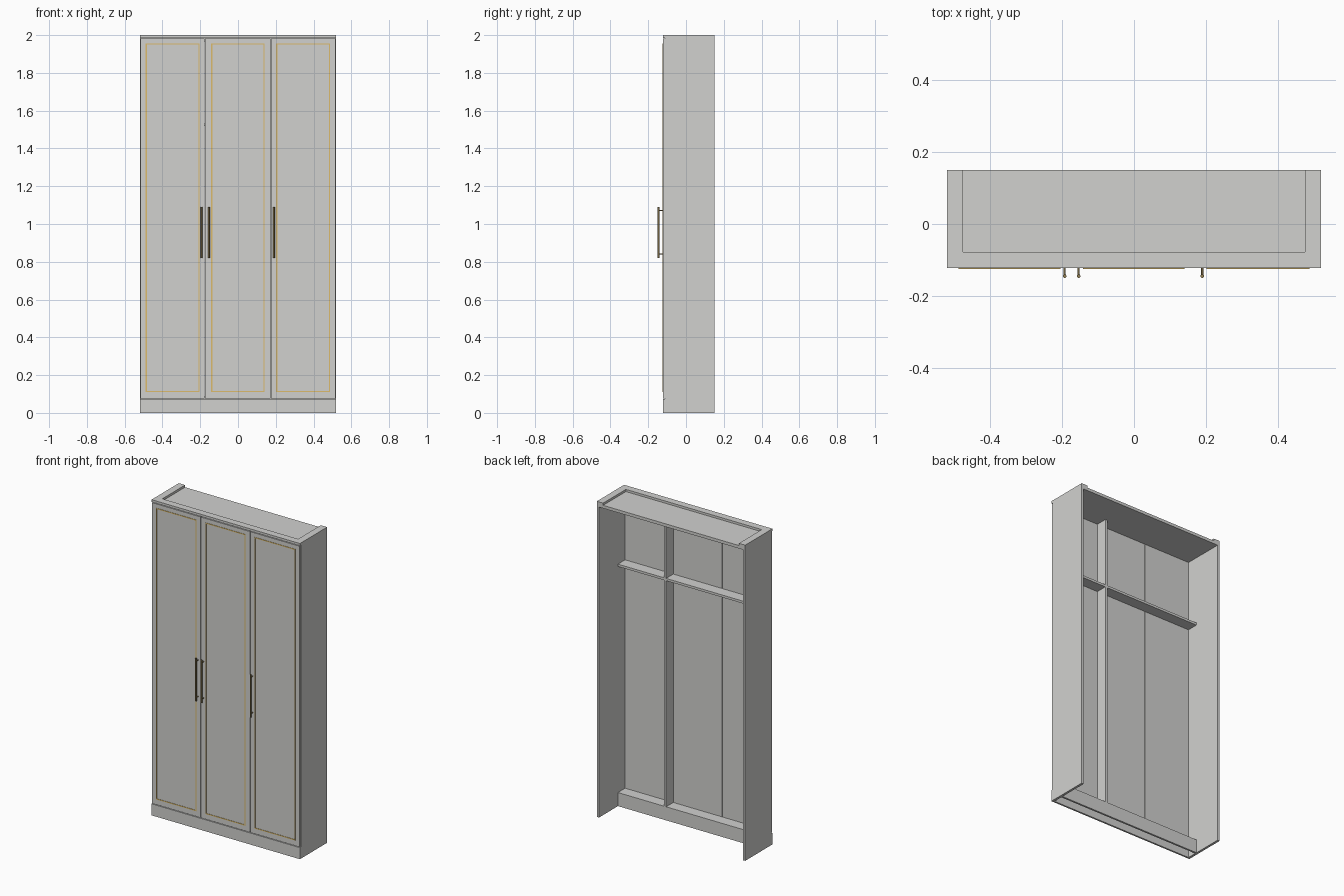
import bpy, bmesh, math
from mathutils import Vector

cube = bpy.data.objects.get("Cube")
if cube:
    bpy.data.objects.remove(cube, do_unlink=True)


def material(name, rgb):
    m = bpy.data.materials.new(name)
    m.use_nodes = True
    m.diffuse_color = (*rgb, 1)
    m.node_tree.nodes["Principled BSDF"].inputs["Base Color"].default_value = (*rgb, 1)
    return m


GREY = material("warm_grey", (0.64, 0.64, 0.625))
GOLD = material("gold_inlay", (0.72, 0.50, 0.15))
BRONZE = material("bronze", (0.28, 0.21, 0.09))


def finish(name, bm, mat):
    me = bpy.data.meshes.new(name)
    bm.to_mesh(me)
    bm.free()
    me.materials.append(mat)
    ob = bpy.data.objects.new(name, me)
    bpy.context.collection.objects.link(ob)
    return ob


def add_box(bm, x, y, z):
    """Box from (min, max) ranges on each axis."""
    verts = bmesh.ops.create_cube(bm, size=1)["verts"]
    for v in verts:
        v.co = Vector([r[0] + (c + 0.5) * (r[1] - r[0]) for c, r in zip(v.co, (x, y, z))])


def box(name, x, y, z):
    bm = bmesh.new()
    add_box(bm, x, y, z)
    return finish(name, bm, GREY)


def add_rod(bm, a, b, radius):
    a, b = Vector(a), Vector(b)
    d = b - a
    verts = bmesh.ops.create_cone(bm, cap_ends=True, segments=16, radius1=radius,
                                  radius2=radius, depth=d.length)["verts"]
    rot = d.to_track_quat('Z', 'Y')
    for v in verts:
        v.co = rot @ v.co + (a + b) / 2


W = 0.52                      # half width
IN = 0.505                    # inner half width
FRONT, BODY, BACK = -0.123, -0.112, 0.15
INNER = -0.04                 # rear of the shallow inner fittings
FLOOR, CEIL, TOP = 0.073, 1.967, 1.986

# Carcass
box("right_side_panel", (-W, -IN), (BODY, BACK), (0, TOP))
box("left_side_panel", (IN, W), (BODY, BACK), (0, TOP))
box("top_panel", (-IN, IN), (BODY, BACK), (CEIL, TOP))

# Raised border on top, open at the back
box("top_front_strip", (-W, W), (FRONT, -0.078), (TOP, 2))
box("top_right_strip", (-W, -0.476), (-0.078, BACK), (TOP, 2))
box("top_left_strip", (0.476, W), (-0.078, BACK), (TOP, 2))

# Hollow plinth
box("plinth_front", (-W, W), (FRONT, BODY), (0, FLOOR))
box("plinth_back", (-IN, IN), (INNER - 0.012, INNER), (0, FLOOR))
box("bottom_panel", (-IN, IN), (BODY, INNER), (FLOOR, 0.086))

# Inner fittings
box("upper_shelf", (-IN, IN), (BODY, INNER), (1.518, 1.533))
box("partition_lower", (0.167, 0.182), (BODY, INNER), (0.086, 1.518))
box("partition_upper", (0.167, 0.182), (BODY, INNER), (1.533, CEIL))

# Doors with thin rectangular inlays: name, door range, inlay range
doors = [("right", (-0.516, -0.1775), (-0.489, -0.204)),
         ("middle", (-0.1745, 0.171), (-0.142, 0.14)),
         ("left", (0.175, 0.516), (0.202, 0.488))]
Z0, Z1, T = 0.11, 1.956, 0.006
for name, dx, (a, b) in doors:
    box(name + "_door", dx, (FRONT, BODY), (FLOOR + 0.004, TOP - 0.004))
    bm = bmesh.new()
    y = (FRONT - 0.002, FRONT + 0.001)
    for x0 in (a, b - T):
        add_box(bm, (x0, x0 + T), y, (Z0, Z1))
    for z0 in (Z0, Z1 - T):
        add_box(bm, (a + T, b - T), y, (z0, z0 + T))
    finish(name + "_door_inlay", bm, GOLD)

# Bar handles on two posts
for name, x in (("right", -0.193), ("middle", -0.154), ("left", 0.19)):
    bm = bmesh.new()
    add_rod(bm, (x, -0.145, 0.82), (x, -0.145, 1.09), 0.005)
    for z in (0.842, 1.072):
        add_rod(bm, (x, FRONT + 0.002, z), (x, -0.145, z), 0.003)
    ob = finish(name + "_door_handle", bm, BRONZE)
    bpy.ops.object.select_all(action='DESELECT')
    ob.select_set(True)
    bpy.context.view_layer.objects.active = ob
    bpy.ops.object.shade_smooth_by_angle(angle=math.radians(40))
